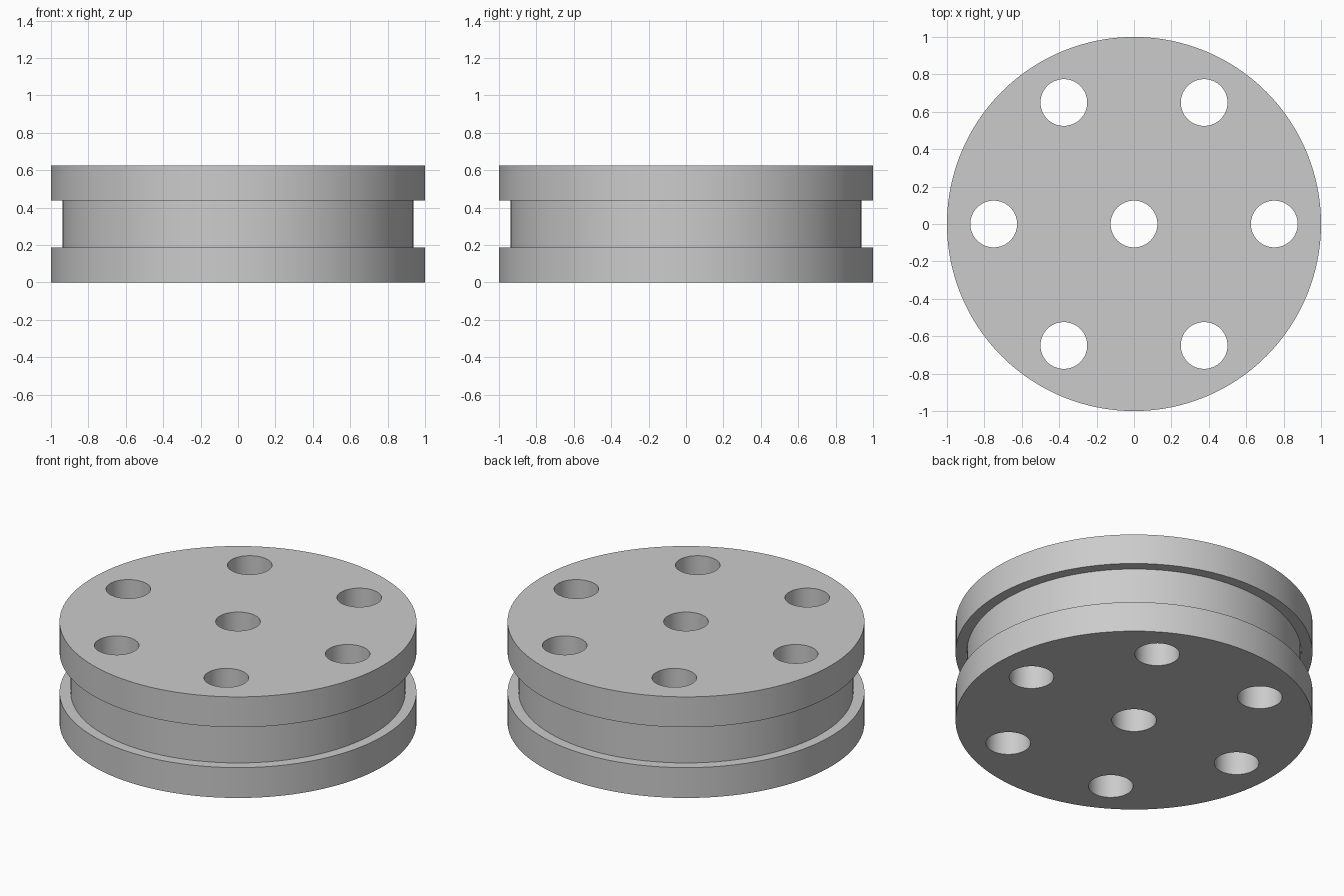
import bpy
import bmesh
from math import cos, sin, pi, radians
from mathutils import Matrix

cube = bpy.data.objects.get("Cube")
if cube:
    bpy.data.objects.remove(cube, do_unlink=True)

HEIGHT = 0.625
RIM = 0.1875
GROOVE_RADIUS = 0.9375
HOLE_RADIUS = 0.125
HOLE_CIRCLE = 0.75

# Plain grey material
grey = bpy.data.materials.new("light grey")
grey.use_nodes = True
colour = (0.6, 0.6, 0.6, 1)
grey.diffuse_color = colour
grey.node_tree.nodes["Principled BSDF"].inputs["Base Color"].default_value = colour


def make_object(name, bm):
    bmesh.ops.recalc_face_normals(bm, faces=bm.faces)
    mesh = bpy.data.meshes.new(name)
    bm.to_mesh(mesh)
    bm.free()
    obj = bpy.data.objects.new(name, mesh)
    mesh.materials.append(grey)
    bpy.context.collection.objects.link(obj)
    return obj


# Wheel body: stacked rings bridged together, with a rectangular groove
profile = [(1, 0), (1, RIM), (GROOVE_RADIUS, RIM),
           (GROOVE_RADIUS, HEIGHT - RIM), (1, HEIGHT - RIM), (1, HEIGHT)]
SIDES = 128
bm = bmesh.new()
rings = [[bm.verts.new((r * cos(2 * pi * i / SIDES), r * sin(2 * pi * i / SIDES), z))
          for i in range(SIDES)] for r, z in profile]
for low, high in zip(rings, rings[1:]):
    for i in range(SIDES):
        j = (i + 1) % SIDES
        bm.faces.new((low[i], low[j], high[j], high[i]))
bm.faces.new(rings[0])
bm.faces.new(rings[-1])
wheel = make_object("grooved_wheel", bm)

# Cutters: one centre hole and six around it
bm = bmesh.new()
centres = [(0, 0)] + [(HOLE_CIRCLE * cos(k * pi / 3), HOLE_CIRCLE * sin(k * pi / 3))
                      for k in range(6)]
for x, y in centres:
    bmesh.ops.create_cone(bm, cap_ends=True, segments=64, radius1=HOLE_RADIUS,
                          radius2=HOLE_RADIUS, depth=HEIGHT * 2,
                          matrix=Matrix.Translation((x, y, HEIGHT / 2)))
cutter = make_object("hole_cutters", bm)
cutter.hide_render = True

# Drill the holes and discard the cutters
drill = wheel.modifiers.new("holes", "BOOLEAN")
drill.operation = "DIFFERENCE"
drill.solver = "EXACT"
drill.object = cutter
bpy.ops.object.select_all(action="DESELECT")
bpy.context.view_layer.objects.active = wheel
wheel.select_set(True)
bpy.ops.object.modifier_apply(modifier=drill.name)
bpy.data.objects.remove(cutter, do_unlink=True)

# Smooth walls, sharp rims
bpy.ops.object.shade_smooth_by_angle(angle=radians(30))
